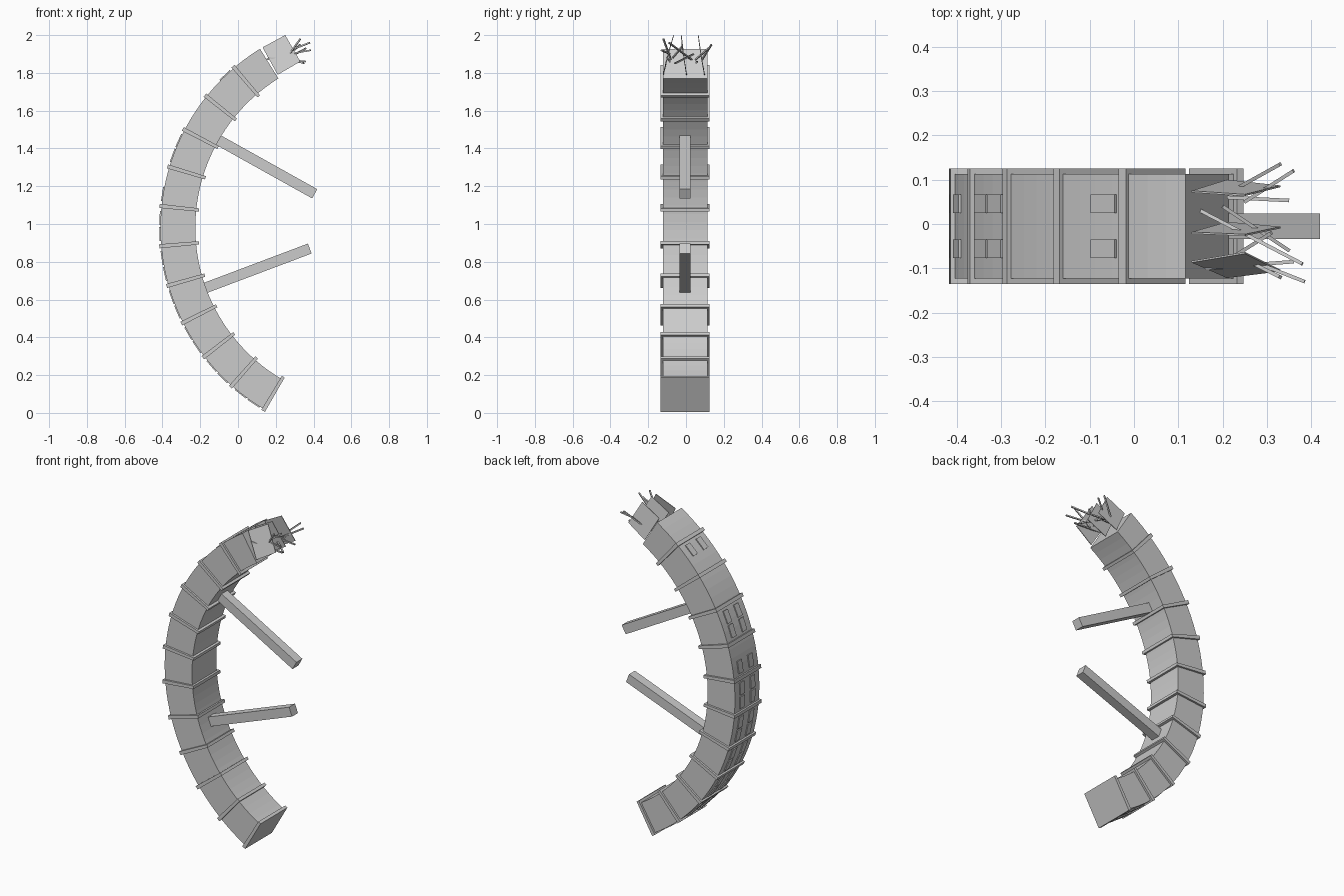
import bpy, bmesh, math
from mathutils import Vector

if "Cube" in bpy.data.objects:
    bpy.data.objects.remove(bpy.data.objects["Cube"])

CX, CZ, CY = 0.704, 0.98, -0.005      # centre of the arc
STEP, FIRST = 10.9, -59.5             # floor spacing in degrees

grey = bpy.data.materials.new("concrete_grey")
grey.diffuse_color = (0.6, 0.6, 0.6, 1)
grey.use_nodes = True
grey.node_tree.nodes["Principled BSDF"].inputs["Base Color"].default_value = grey.diffuse_color


def finish(name, bm):
    bmesh.ops.recalc_face_normals(bm, faces=bm.faces)
    me = bpy.data.meshes.new(name)
    bm.to_mesh(me)
    bm.free()
    me.materials.append(grey)
    ob = bpy.data.objects.new(name, me)
    bpy.context.collection.objects.link(ob)
    return ob


def arc_point(r, deg, y):
    a = math.radians(deg)
    return (CX - r * math.cos(a), CY + y, CZ + r * math.sin(a))


def arc_box(bm, a0, a1, r0, r1, y0, y1, n=1):
    """Rectangular section swept along the arc from angle a0 to a1."""
    rings = []
    for i in range(n + 1):
        a = a0 + (a1 - a0) * i / n
        rings.append([bm.verts.new(arc_point(r, a, y))
                      for r, y in ((r0, y0), (r1, y0), (r1, y1), (r0, y1))])
    for p, q in zip(rings, rings[1:]):
        for k in range(4):
            j = (k + 1) % 4
            bm.faces.new((p[k], p[j], q[j], q[k]))
    bm.faces.new(rings[0])
    bm.faces.new(rings[-1])


def bar(bm, start, end, w, h):
    """Square bar between two points."""
    s, e = Vector(start), Vector(end)
    d = (e - s).normalized()
    side = d.cross(Vector((0, 0, 1))).normalized()
    up = side.cross(d)
    offs = [side * (a * w / 2) + up * (b * h / 2)
            for a, b in ((-1, -1), (1, -1), (1, 1), (-1, 1))]
    p = [bm.verts.new(s + o) for o in offs]
    q = [bm.verts.new(e + o) for o in offs]
    for k in range(4):
        j = (k + 1) % 4
        bm.faces.new((p[k], p[j], q[j], q[k]))
    bm.faces.new(p)
    bm.faces.new(q)


# curved tower body
bm = bmesh.new()
arc_box(bm, -59.8, 58.2, 0.93, 1.115, -0.118, 0.118, 44)
finish("tower_body", bm)

# floor ledges
bm = bmesh.new()
for i in range(11):
    a = FIRST + STEP * i
    arc_box(bm, a - 0.55, a + 0.55, 0.915, 1.125, -0.13, 0.13)
finish("floor_ledges", bm)

# window panels on the outer face, two rows per floor
bm = bmesh.new()
missing = {(6, 1), (8, 0), (8, 1), (9, 0)}
for floor in range(10):
    for row in (0, 1):
        if (floor, row) in missing:
            continue
        a = FIRST + STEP * (floor + (0.3, 0.7)[row])
        for side in (-1, 1):
            y = 0.051 * side
            arc_box(bm, a - 1.9, a + 1.9, 1.11, 1.121, y - 0.021, y + 0.021)
finish("window_panels", bm)

# two props on the inner side
for name, s, e in (("upper_beam", (-0.13, 1.459), (0.406, 1.16)),
                   ("lower_beam", (-0.185, 0.657), (0.38, 0.87))):
    bm = bmesh.new()
    bar(bm, (s[0], CY, s[1]), (e[0], CY, e[1]), 0.057, 0.056)
    finish(name, bm)

# tilted wall sheets at the broken top: y value at each corner
corners = ((0.13, 1.935), (0.25, 2.0), (0.33, 1.86), (0.21, 1.79))
bm = bmesh.new()
for ys in ((0.073, 0.065, 0.085, 0.098),
           (-0.02, -0.025, -0.008, 0.003),
           (-0.085, -0.065, -0.105, -0.12)):
    a = [bm.verts.new((x, y - 0.002, z)) for (x, z), y in zip(corners, ys)]
    b = [bm.verts.new((x, y + 0.002, z)) for (x, z), y in zip(corners, ys)]
    for k in range(4):
        j = (k + 1) % 4
        bm.faces.new((a[k], a[j], b[j], b[k]))
    bm.faces.new(a)
    bm.faces.new(b)
finish("broken_sheets", bm)

# loose bent rods
bm = bmesh.new()
for s, e in (((0.24, 0.085, 1.87), (0.33, 0.135, 1.95)),
             ((0.25, 0.05, 1.87), (0.36, 0.12, 1.93)),
             ((0.21, 0.06, 1.86), (0.35, 0.053, 1.855)),
             ((0.15, 0.03, 1.87), (0.38, -0.09, 1.96)),
             ((0.27, -0.085, 1.90), (0.385, -0.13, 1.92)),
             ((0.16, -0.1, 1.88), (0.36, -0.085, 1.86)),
             ((0.2, 0.04, 1.9), (0.35, -0.06, 1.85)),
             ((0.25, -0.08, 1.87), (0.33, -0.12, 1.98)),
             ((0.23, -0.07, 1.88), (0.31, -0.02, 1.94))):
    bar(bm, s, e, 0.008, 0.008)
finish("loose_rods", bm)
